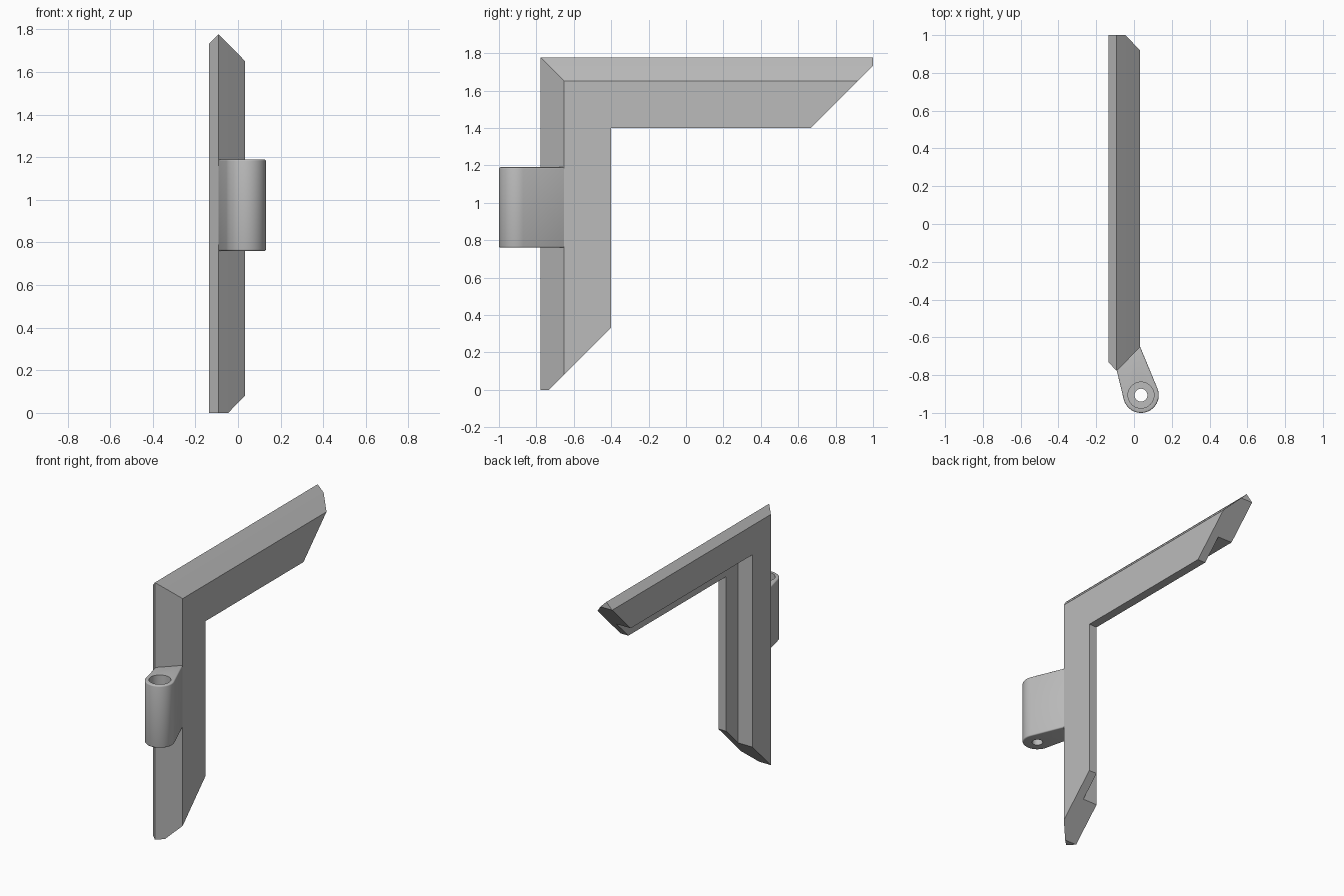
import bpy
import bmesh
from math import radians, cos, sin

if "Cube" in bpy.data.objects:
    bpy.data.objects.remove(bpy.data.objects["Cube"], do_unlink=True)

grey = bpy.data.materials.new("plain grey")
grey.use_nodes = True
grey.diffuse_color = (0.5, 0.5, 0.5, 1)
grey.node_tree.nodes["Principled BSDF"].inputs["Base Color"].default_value = (0.5, 0.5, 0.5, 1)


def finish(bm, name):
    bmesh.ops.recalc_face_normals(bm, faces=bm.faces)
    mesh = bpy.data.meshes.new(name)
    bm.to_mesh(mesh)
    bm.free()
    mesh.materials.append(grey)
    obj = bpy.data.objects.new(name, mesh)
    bpy.context.collection.objects.link(obj)
    return obj


# Corner frame: rebated section (x, depth from the outer edge), mitred at the corner
LENGTH, FRONT, BLUNT = 1.777, -0.777, 0.045
section = [(-0.136, BLUNT), (-0.0915, 0), (-0.046, BLUNT), (0.033, 0.126),
           (0.033, 0.377), (-0.027, 0.377), (-0.027, 0.247), (-0.136, 0.247)]

bm = bmesh.new()
foot, corner, tip = [], [], []
for x, d in section:
    cut = max(0, d - BLUNT)
    foot.append(bm.verts.new((x, FRONT + d, cut)))
    corner.append(bm.verts.new((x, FRONT + d, LENGTH - d)))
    tip.append(bm.verts.new((x, FRONT + LENGTH - cut, LENGTH - d)))
for a, b in ((foot, corner), (corner, tip)):
    for i in range(len(section)):
        j = (i + 1) % len(section)
        bm.faces.new((a[i], a[j], b[j], b[i]))
for end in (foot, tip):
    bm.faces.new(end[:3])                  # blunt nose
    bm.faces.new([end[0]] + end[2:])       # angled cut
finish(bm, "corner_frame")

# Hinge knuckle: rounded lug running tangentially into the frame
CX, CY, R = 0.037, -0.906, 0.094
LOW, HIGH = 0.76, 1.19
outline = [(-0.1, -0.74), (0.02, -0.62)]
STEPS = 32
for i in range(STEPS + 1):
    a = radians(22.5 - 188.7 * i / STEPS)
    outline.append((CX + R * cos(a), CY + R * sin(a)))

bm = bmesh.new()
base = bm.faces.new([bm.verts.new((x, y, LOW)) for x, y in outline])
side = bmesh.ops.extrude_face_region(bm, geom=[base], use_keep_orig=True)
top = [v for v in side["geom"] if isinstance(v, bmesh.types.BMVert)]
bmesh.ops.translate(bm, verts=top, vec=(0, 0, HIGH - LOW))
knuckle = finish(bm, "hinge_knuckle")
bevel = knuckle.modifiers.new("soft_rims", 'BEVEL')
bevel.width = 0.008
bevel.segments = 3
bevel.limit_method = 'ANGLE'
bevel.angle_limit = radians(40)


# Stepped bore: narrow hole right through, wide socket from the top
bm = bmesh.new()
rings = []
for r, z in ((0.034, LOW - 0.1), (0.034, 0.84), (0.069, 0.84), (0.069, HIGH + 0.1)):
    rings.append([bm.verts.new((CX + r * cos(radians(a)), CY + r * sin(radians(a)), z))
                  for a in range(0, 360, 9)])
for a, b in zip(rings, rings[1:]):
    for i in range(len(a)):
        j = (i + 1) % len(a)
        bm.faces.new((a[i], a[j], b[j], b[i]))
bm.faces.new(rings[0])
bm.faces.new(rings[-1])
cutter = finish(bm, "bore_cutter")
cutter.hide_render = True

bore = knuckle.modifiers.new("bore", 'BOOLEAN')
bore.object = cutter
bore.solver = 'EXACT'
bpy.ops.object.select_all(action='DESELECT')
knuckle.select_set(True)
bpy.context.view_layer.objects.active = knuckle
for name in ("soft_rims", "bore"):
    bpy.ops.object.modifier_apply(modifier=name)
bpy.data.objects.remove(cutter, do_unlink=True)
bpy.ops.object.shade_smooth_by_angle(angle=radians(35))
